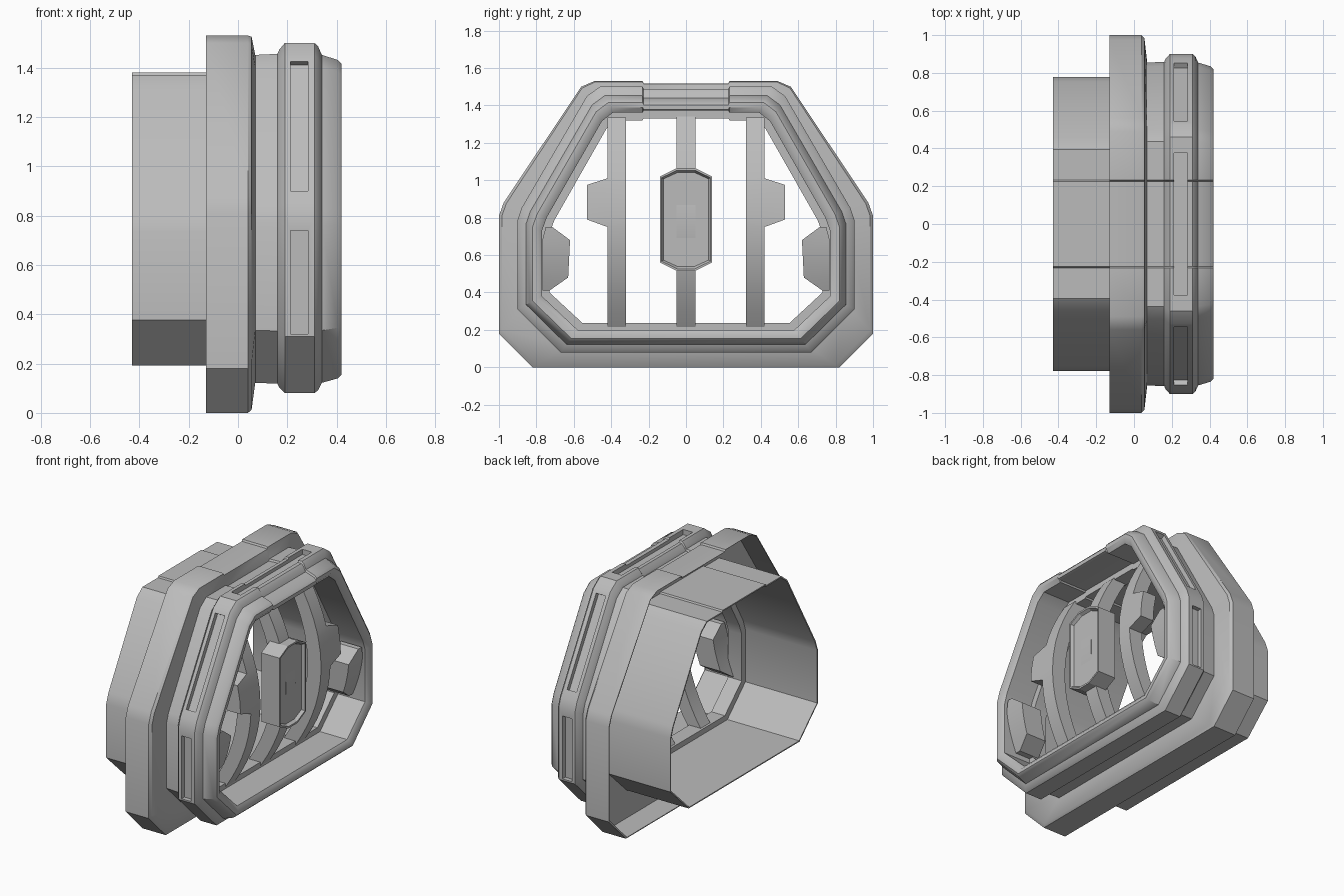
import bpy, bmesh, math
from mathutils import Matrix, Vector

cube = bpy.data.objects.get("Cube")
if cube:
    bpy.data.objects.remove(cube, do_unlink=True)

mat = bpy.data.materials.new("light grey")
mat.use_nodes = True
GREY = (0.5, 0.5, 0.5, 1)
mat.diffuse_color = GREY
bsdf = next(n for n in mat.node_tree.nodes if n.type == "BSDF_PRINCIPLED")
bsdf.inputs["Base Color"].default_value = GREY
bsdf.inputs["Roughness"].default_value = 0.6


def finish(name, bm):
    """Turn a bmesh into a named grey object."""
    bmesh.ops.recalc_face_normals(bm, faces=bm.faces)
    mesh = bpy.data.meshes.new(name)
    bm.to_mesh(mesh)
    bm.free()
    mesh.materials.append(mat)
    obj = bpy.data.objects.new(name, mesh)
    bpy.context.collection.objects.link(obj)
    return obj


def activate(obj):
    bpy.ops.object.select_all(action="DESELECT")
    obj.select_set(True)
    bpy.context.view_layer.objects.active = obj


def soften(obj, angle=35):
    activate(obj)
    bpy.ops.object.shade_smooth_by_angle(angle=math.radians(angle))


def loft(bm, rows, closed):
    """Bridge equal loops of points; join last to first, or cap the ends."""
    loops = [[bm.verts.new(p) for p in row] for row in rows]
    n = len(loops[0])
    pairs = list(zip(loops, loops[1:]))
    if closed:
        pairs.append((loops[-1], loops[0]))
    else:
        bm.faces.new(loops[0])
        bm.faces.new(loops[-1])
    for a, b in pairs:
        for i in range(n):
            j = (i + 1) % n
            bm.faces.new((a[i], a[j], b[j], b[i]))


# Half outlines (y, z), bottom to top: sleeve, front band, rear flange
SLEEVE = [(.58, .2), (.77, .38), (.77, .73), (.745, .8), (.45, 1.315), (.39, 1.362)]
BAND = [(.67, .08), (.9, .31), (.9, .79), (.88, .85), (.53, 1.45), (.46, 1.5)]
FLANGE = [(.82, 0), (1, .18), (1, .81), (.975, .88), (.56, 1.5), (.49, 1.53)]


def outline(x, t):
    """Full outline at depth x: t = 0 sleeve, 1 band, 2 flange."""
    a, b, k = (SLEEVE, BAND, t) if t <= 1 else (BAND, FLANGE, t - 1)
    half = [Vector(p).lerp(Vector(q), k) for p, q in zip(a, b)]
    top = half[-1].y
    step = -.012 if t > .1 else .01
    half += [Vector((.232, top)), Vector((.226, top + step))]
    pts = [(x, p.x, p.y) for p in half]
    return pts + [(x, -y, z) for x, y, z in reversed(pts)]


# Frame: flange, neck, rounded band, inner lip and open rear sleeve
SECTION = [
    (-.13, 2), (.04, 2), (.055, 1.85), (.07, .65), (.16, .68), (.167, .8),
    (.19, 1), (.31, 1), (.325, .9), (.34, .65), (.405, .5), (.42, .38),
    (.42, .2), (.4, 0), (.2, 0), (.2, -.3), (.1, -.3), (.1, 0),
    (-.43, 0), (-.43, .06), (.03, .06), (.03, 1.93), (-.13, 1.93)]
bm = bmesh.new()
loft(bm, [outline(x, t) for x, t in SECTION], True)
frame = finish("window_frame", bm)

# Recessed slots around the band
bm = bmesh.new()


def slot(p, q):
    """Box cutter centred on the line from p to q in the yz plane."""
    p, q = Vector((0, *p)), Vector((0, *q))
    along = (q - p).normalized()
    side = Vector((1, 0, 0))
    rot = Matrix((side, along, side.cross(along))).transposed().to_4x4()
    size = Matrix.Diagonal((.07, (q - p).length, .06, 1))
    place = Matrix.Translation((p + q) / 2 + Vector((.248, 0, 0)))
    bmesh.ops.create_cube(bm, size=1, matrix=place @ rot @ size)


for s in (1, -1):
    slot((s * .9, .32), (s * .9, .74))
    slot((s * .853, .9), (s * .545, 1.425))
slot((-.375, 1.495), (.375, 1.495))
cutter = finish("slot_cutter", bm)
cutter.hide_render = True
mod = frame.modifiers.new("slots", "BOOLEAN")
mod.operation = "DIFFERENCE"
mod.solver = "EXACT"
mod.object = cutter
activate(frame)
bpy.ops.object.modifier_apply(modifier=mod.name)
bpy.data.objects.remove(cutter, do_unlink=True)
soften(frame)


# Bowed bars and tabs of the grille
def bow(z):
    return .2 + .19 * (1 - ((z - .78) / .57) ** 2)


def bowed_bar(name, keys, side=1, depth=.1):
    """keys: (z, inner y, outer y) from bottom to top."""
    bm = bmesh.new()
    sections = [keys[0]]
    for a, b in zip(keys, keys[1:]):
        n = max(1, round((b[0] - a[0]) / .08))
        sections += [Vector(a).lerp(Vector(b), i / n) for i in range(1, n + 1)]
    rows = []
    for z, lo, hi in sections:
        x = bow(z)
        rows.append([(x, side * lo, z), (x, side * hi, z),
                     (x - depth, side * hi, z), (x - depth, side * lo, z)])
    loft(bm, rows, False)
    soften(finish(name, bm), 25)


bowed_bar("centre_bar", [(.215, -.05, .05), (1.34, -.05, .05)])
for s, word in ((1, "left"), (-1, "right")):
    bowed_bar(word + "_bar", [(.215, .32, .42), (.75, .32, .42), (.79, .32, .53),
                              (.975, .32, .53), (1.01, .32, .42), (1.335, .32, .42)], s)
    bowed_bar(word + "_frame_tab", [(.41, .73, .768), (.48, .63, .768),
                                    (.68, .62, .768), (.75, .715, .75)], s, .15)

# Central eight-sided pad with a sunken panel
bm = bmesh.new()
corner = [(.05, .275), (.14, .23)]
ring = [(y, z) for y, z in corner] + [(y, -z) for y, z in reversed(corner)]
ring += [(-y, -z) for y, z in corner] + [(-y, z) for y, z in reversed(corner)]
loft(bm, [[(x, y, z + .79) for y, z in ring] for x in (.27, .405)], False)
front = max(bm.faces, key=lambda f: f.calc_center_median().x)
bm.normal_update()
bmesh.ops.inset_region(bm, faces=[front], thickness=.012)
bmesh.ops.inset_region(bm, faces=[front], thickness=.012)
bmesh.ops.translate(bm, verts=front.verts, vec=(-.02, 0, 0))
finish("centre_pad", bm)
